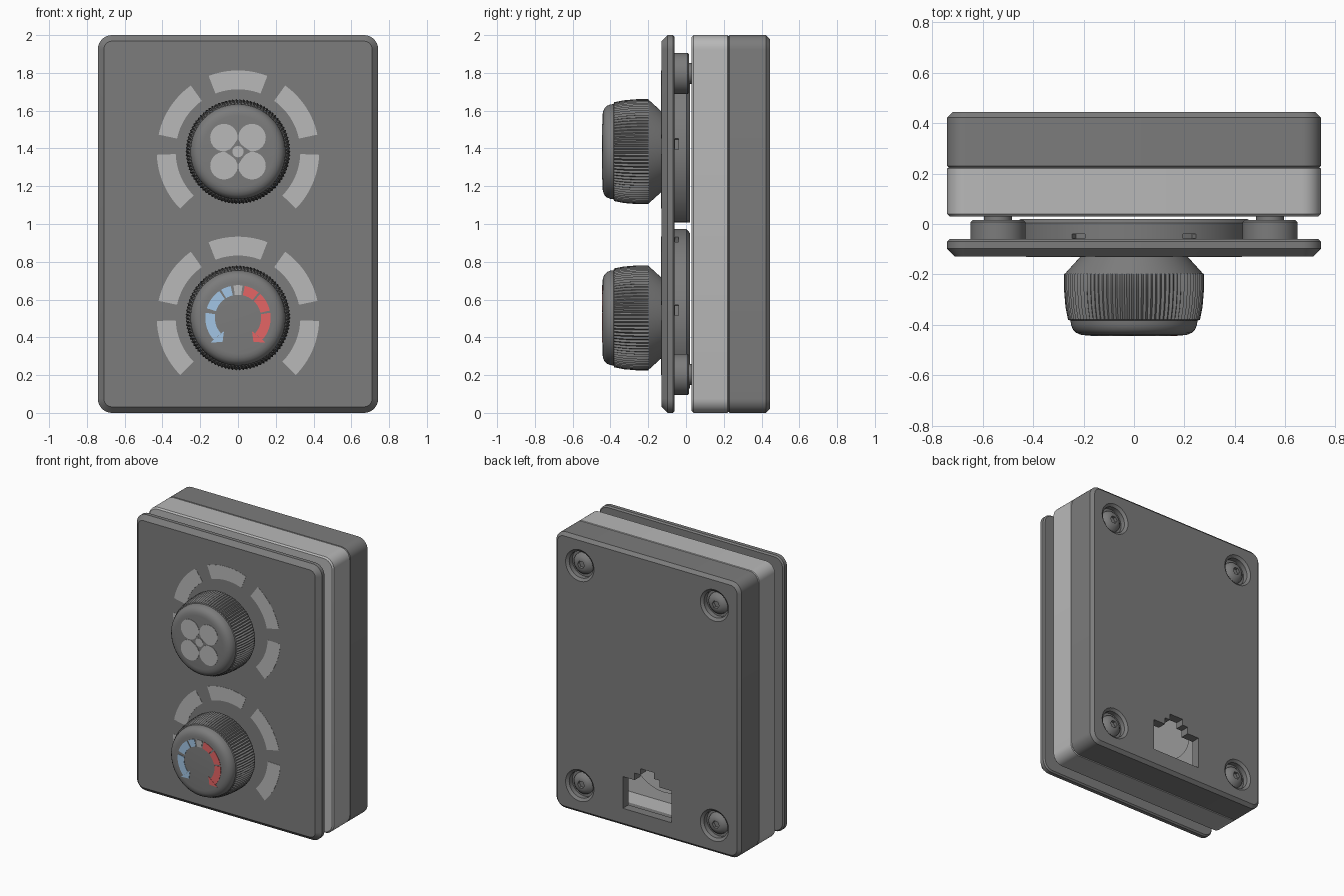
import bpy, bmesh
from math import sin, cos, pi, radians

if "Cube" in bpy.data.objects:
    bpy.data.objects.remove(bpy.data.objects["Cube"])

HW, UP, LOW = 0.742, 1.383, 0.503      # half width, dial centre heights


def material(name, rgb):
    m = bpy.data.materials.new(name)
    m.diffuse_color = (*rgb, 1)
    m.use_nodes = True
    m.node_tree.nodes["Principled BSDF"].inputs["Base Color"].default_value = m.diffuse_color
    return m


DARK = material("dark_grey", (0.2, 0.2, 0.2))
LIGHT = material("light_grey", (0.48, 0.48, 0.48))
BLUE = material("blue", (0.36, 0.56, 0.78))
RED = material("red", (0.78, 0.13, 0.13))


# ---- helpers: every part is a loft of equal loops stacked along y ----
def loft(name, loops, mat=DARK, angle=30):
    bm = bmesh.new()
    rings = [[bm.verts.new(p) for p in lp] for lp in loops]
    n = len(rings[0])
    for a, b in zip(rings, rings[1:]):
        for i in range(n):
            j = (i + 1) % n
            bm.faces.new((a[i], a[j], b[j], b[i]))
    bm.faces.new(rings[0])
    bm.faces.new(rings[-1][::-1])
    bmesh.ops.recalc_face_normals(bm, faces=bm.faces)
    me = bpy.data.meshes.new(name)
    bm.to_mesh(me)
    bm.free()
    me.materials.append(mat)
    return finish(name, me, angle)


def finish(name, me, angle=30):
    me.shade_smooth()
    me.set_sharp_from_angle(angle=radians(angle))
    ob = bpy.data.objects.new(name, me)
    bpy.context.collection.objects.link(ob)
    return ob


def prism(name, pts, y0, y1, mat=DARK):
    return loft(name, [[(x, y, z) for x, z in pts] for y in (y0, y1)], mat)


def circle(cx, cz, r, y, n=48):
    return [(cx + r * cos(2 * pi * i / n), y, cz + r * sin(2 * pi * i / n)) for i in range(n)]


def turned(name, cx, cz, profile, mat=DARK, n=48):
    return loft(name, [circle(cx, cz, r, y, n) for y, r in profile], mat)


def slab(name, profile, mat=DARK, radius=0.075):
    # rounded rectangle, profile of (y, inset)
    loops = []
    for y, d in profile:
        r, lp = max(radius - d, 0.02), []
        for q, (sx, sz) in enumerate(((1, 1), (-1, 1), (-1, -1), (1, -1))):
            for k in range(9):
                a = (q + k / 8) * pi / 2
                lp.append((sx * (HW - d - r) + r * cos(a), y, 1 + sz * (1 - d - r) + r * sin(a)))
        loops.append(lp)
    return loft(name, loops, mat)


def sector(cz, r0, r1, a0, a1, n=12):
    angs = [radians(a0 + (a1 - a0) * i / n) for i in range(n + 1)]
    return ([(r1 * cos(a), cz + r1 * sin(a)) for a in angs]
            + [(r0 * cos(a), cz + r0 * sin(a)) for a in angs[::-1]])


def cut(ob, cutters):
    for c in cutters:
        m = ob.modifiers.new("cut", 'BOOLEAN')
        m.object, m.operation, m.solver = c, 'DIFFERENCE', 'EXACT'
    deps = bpy.context.evaluated_depsgraph_get()
    me = bpy.data.meshes.new_from_object(ob.evaluated_get(deps))
    name = ob.name
    for o in [ob] + cutters:
        bpy.data.objects.remove(o)
    return finish(name, me)


# ---- enclosure ----
slab("front_plate", [(-0.13, 0.032), (-0.098, 0), (-0.07, 0), (-0.06, 0.01)])
slab("middle_shell", [(0.08, 0.06), (0.224, 0.06), (0.224, 0.006), (0.22, 0), (0.04, 0), (0.03, 0.01)], LIGHT)
back = slab("back_shell", [(0.38, 0.06), (0.224, 0.06), (0.224, 0.006), (0.23, 0), (0.423, 0), (0.445, 0.022)])
corners = [(sx * 0.54, z) for sx in (-1, 1) for z in (0.203, 1.797)]
half = [(0.195, 0.13), (0.195, 0.36), (0.1, 0.36), (0.1, 0.41), (0.055, 0.41), (0.055, 0.455)]
port = half + [(-x, z) for x, z in half[::-1]]
cutters = [prism("port_cutter", port, 0.3, 0.5)]
for x, z in corners:
    cutters.append(turned("recess_cutter", x, z, [(0.395, 0.095), (0.43, 0.095), (0.45, 0.12), (0.5, 0.12)]))
cut(back, cutters)

# ---- screws, posts and front bosses at the corners ----
for x, z in corners:
    turned("boss", x, z, [(-0.065, 0.109), (0.008, 0.109), (0.015, 0.102)])
    turned("post", x, z, [(0.01, 0.055), (0.035, 0.055)])
    screw = turned("screw", x, z, [(0.39, 0.078), (0.407, 0.074), (0.424, 0.056), (0.432, 0.035)])
    cut(screw, [turned("hex_cutter", x, z, [(0.41, 0.028), (0.46, 0.028)], n=6)])

# ---- knobs, light guides and indicator segments ----
KNOB = [(-0.12, 0.21, 0), (-0.132, 0.215, 0), (-0.195, 0.272, 0), (-0.2, 0.278, 0.009), (-0.26, 0.278, 0.009),
        (-0.33, 0.272, 0.009), (-0.38, 0.262, 0.009), (-0.384, 0.252, 0), (-0.4, 0.25, 0), (-0.418, 0.243, 0),
        (-0.432, 0.229, 0), (-0.44, 0.21, 0), (-0.442, 0.19, 0)]
for tag, cz in (("upper", UP), ("lower", LOW)):
    loops = []
    for y, r, groove in KNOB:      # knurl: every other point is pulled in
        lp = circle(0, cz, 1, y, 180)
        loops.append([((r - groove * (i % 2)) * x, y, cz + (r - groove * (i % 2)) * (z - cz))
                      for i, (x, y, z) in enumerate(lp)])
    loft(tag + "_knob", loops, DARK, 35)

    # disc behind the plate with a flat bottom and clip notches
    loops = [[(x, y, max(z, cz - 0.375)) for x, y, z in circle(0, cz, r, y, 96)]
             for y, r in ((-0.065, 0.47), (0.003, 0.47), (0.02, 0.45))]
    guide = loft(tag + "_light_guide", loops)
    cut(guide, [prism("notch_cutter", sector(cz, 0.44, 0.5, a - 3.5, a + 3.5, 2), -0.058, -0.04)
                for a in (5, 62, 118, 175)])
    turned(tag + "_control_body", 0, cz, [(0.07, 0.28), (0.25, 0.28)], LIGHT)

    for k in range(-2, 3):
        c = 90 + 56.7 * k
        prism(tag + "_indicator", sector(cz, 0.33, 0.43, c - 21.2, c + 21.2), -0.1315, -0.1, LIGHT)

# ---- fan icon on the upper knob ----
Y0, Y1 = -0.4445, -0.435
turned("fan_hub", 0, UP, [(Y0, 0.03), (Y1, 0.03)], LIGHT, 24)
for q in range(4):
    a = pi / 4 + q * pi / 2
    pts = [(0.105 * cos(a) + 0.073 * cos(a + radians(t)), UP + 0.105 * sin(a) + 0.073 * sin(a + radians(t)))
           for t in range(-140, 141, 14)]
    for t in (0.45, -0.25):        # root of the blade, swept to one side
        pts.append((0.043 * cos(a + t), UP + 0.043 * sin(a + t)))
    prism("fan_blade", pts, Y0, Y1, LIGHT)

# ---- temperature scale on the lower knob ----
prism("scale_middle", sector(LOW, 0.122, 0.173, 82, 98), Y0, Y1, LIGHT)
ARROW = [(0.172, LOW - 0.13), (0.158, LOW - 0.105), (0.098, LOW - 0.105), (0.082, LOW - 0.07), (0.075, LOW - 0.13)]
blue_steps = [(103, 121), (125, 163)]
red_steps = [(51, 78), (13, 47)]
for tag, sx, mat, steps in (("cold", -1, BLUE, blue_steps), ("hot", 1, RED, red_steps)):
    for a0, a1 in steps:
        prism(tag + "_step", sector(LOW, 0.122, 0.173, a0, a1), Y0, Y1, mat)
    tail = sector(LOW, 0.122, 0.173, -42, 9)
    prism(tag + "_tail", [(sx * x, z) for x, z in tail], Y0, Y1, mat)
    head = [(0.145, LOW - 0.13), (0.082, LOW - 0.128), (0.074, LOW - 0.07)]
    prism(tag + "_arrow_head", [(sx * x, z) for x, z in head], Y0 - 0.0003, Y1, mat)
